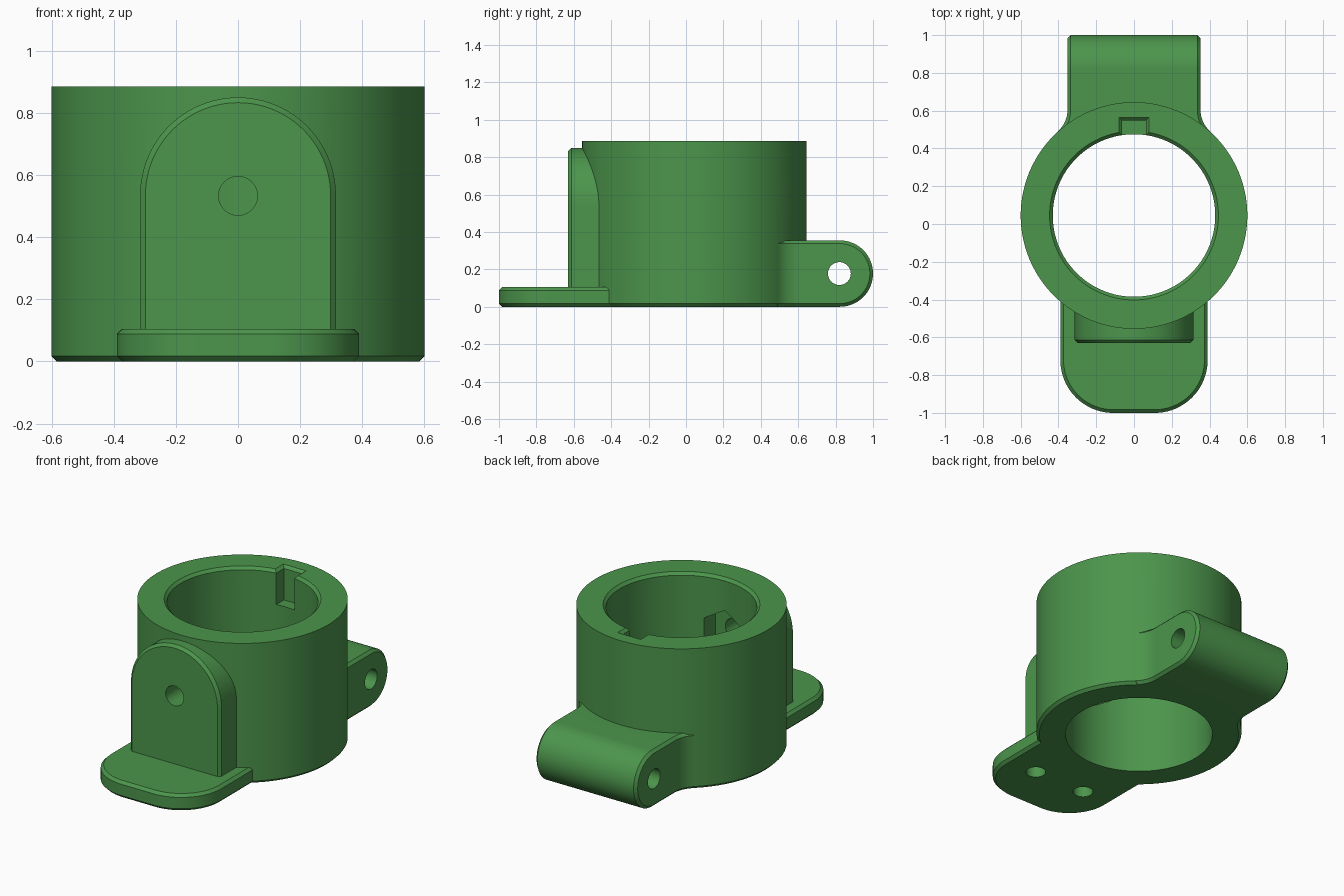
import bpy, bmesh, math

if "Cube" in bpy.data.objects:
    bpy.data.objects.remove(bpy.data.objects["Cube"])

GREEN = bpy.data.materials.new("green")
GREEN.diffuse_color = (0.072, 0.30, 0.072, 1)
GREEN.use_nodes = True
GREEN.node_tree.nodes["Principled BSDF"].inputs["Base Color"].default_value = GREEN.diffuse_color
CH = 0.017      # chamfer size
CY = 0.045      # ring centre in y


def arc(cx, cy, r, a0, a1, n):
    """Points on an arc, angles in degrees."""
    return [(cx + r * math.cos(math.radians(a0 + (a1 - a0) * i / n)),
             cy + r * math.sin(math.radians(a0 + (a1 - a0) * i / n))) for i in range(n + 1)]


def circle(cx, cy, r, n=64):
    return arc(cx, cy, r, 0, 360, n)[:-1]


def rect(x0, x1, y0, y1):
    return [(x0, y0), (x1, y0), (x1, y1), (x0, y1)]


def prism(name, outline, axis, d0, d1, ch0=0, ch1=0):
    """Extrude an outline along an axis, chamfering the start and end rims."""
    put = {"X": lambda u, v, d: (d, u, v),
           "Y": lambda u, v, d: (u, d, v),
           "Z": lambda u, v, d: (u, v, d)}[axis]
    bm = bmesh.new()
    a = [bm.verts.new(put(u, v, d0)) for u, v in outline]
    b = [bm.verts.new(put(u, v, d1)) for u, v in outline]
    caps = [bm.faces.new(a), bm.faces.new(b)]
    n = len(a)
    for i in range(n):
        j = (i + 1) % n
        bm.faces.new((a[i], a[j], b[j], b[i]))
    bmesh.ops.recalc_face_normals(bm, faces=bm.faces)
    for cap, ch in zip(caps, (ch0, ch1)):
        if ch:
            bmesh.ops.bevel(bm, geom=list(cap.edges), offset=ch, segments=1,
                            affect='EDGES', clamp_overlap=False)
    bmesh.ops.recalc_face_normals(bm, faces=bm.faces)
    me = bpy.data.meshes.new(name)
    bm.to_mesh(me)
    bm.free()
    me.materials.append(GREEN)
    ob = bpy.data.objects.new(name, me)
    bpy.context.collection.objects.link(ob)
    return ob


def combine(body, part, op):
    """Apply a boolean and remove the operand."""
    bpy.context.view_layer.objects.active = body
    m = body.modifiers.new(op, 'BOOLEAN')
    m.operation, m.solver, m.object = op, 'EXACT', part
    bpy.ops.object.modifier_apply(modifier=m.name)
    bpy.data.objects.remove(part)


# Main ring
body = prism("mount_body", circle(0, CY, 0.6, 144), "Z", 0, 0.885, CH, 0)

# Front foot with rounded corners
foot = ([(0.39, -0.38)] + arc(0.11, -0.72, 0.28, 0, -90, 20)
        + arc(-0.11, -0.72, 0.28, -90, -180, 20) + [(-0.39, -0.38)])
# Arched front pad
arch = [(-0.315, 0.05), (0.315, 0.05)] + arc(0, 0.535, 0.315, 0, 180, 48)
# Hinge lug with a rounded end
lug = [(0.4, 0)] + arc(0.8225, 0.1775, 0.1775, -90, 90, 32) + [(0.4, 0.355)]
parts = [prism("foot", foot, "Z", 0, 0.105, CH, CH),
         prism("pad", arch, "Y", -0.63, -0.42, CH, 0),
         prism("lug", lug, "X", -0.352, 0.352, CH, CH)]
# Concave blends between lug and ring
for s in (-1, 1):
    blend = [(0.30, 0.45), (0.30, 0.63), (0.352, 0.63)] + arc(0.502, 0.604, 0.15, 180, 228, 12) + [(0.39, 0.46)]
    parts.append(prism("blend", [(s * x, y) for x, y in blend], "Z", 0, 0.355, CH, CH))
for p in parts:
    combine(body, p, 'UNION')

# Bore, key slot and their chamfered rims
cuts = [prism("bore", circle(0, CY, 0.43, 144), "Z", -0.1, 1),
        prism("bore_rim", circle(0, CY, 0.447, 144), "Z", 0.868, 1, CH),
        prism("key_slot", rect(-0.063, 0.063, 0.40, 0.548), "Z", 0.67, 1),
        prism("key_rim", rect(-0.08, 0.08, 0.38, 0.565), "Z", 0.868, 1, CH),
        # Screw hole with a hexagonal nut pocket behind it
        prism("screw_hole", circle(0, 0.533, 0.0625, 48), "Y", -0.8, -0.3),
        prism("nut_pocket", arc(0, 0.533, 0.15, 30, 330, 5), "Y", -0.48, -0.25),
        # Hinge pin hole
        prism("pin_hole", circle(0.82, 0.1775, 0.061, 48), "X", -0.6, 0.6)]
# Blind holes under the foot
for s in (-1, 1):
    cuts.append(prism("foot_hole", circle(s * 0.18, -0.68, 0.058, 40), "Z", -0.1, 0.075))
for c in cuts:
    combine(body, c, 'DIFFERENCE')

bpy.ops.object.select_all(action='DESELECT')
body.select_set(True)
bpy.context.view_layer.objects.active = body
bpy.ops.object.shade_smooth_by_angle(angle=math.radians(25))
